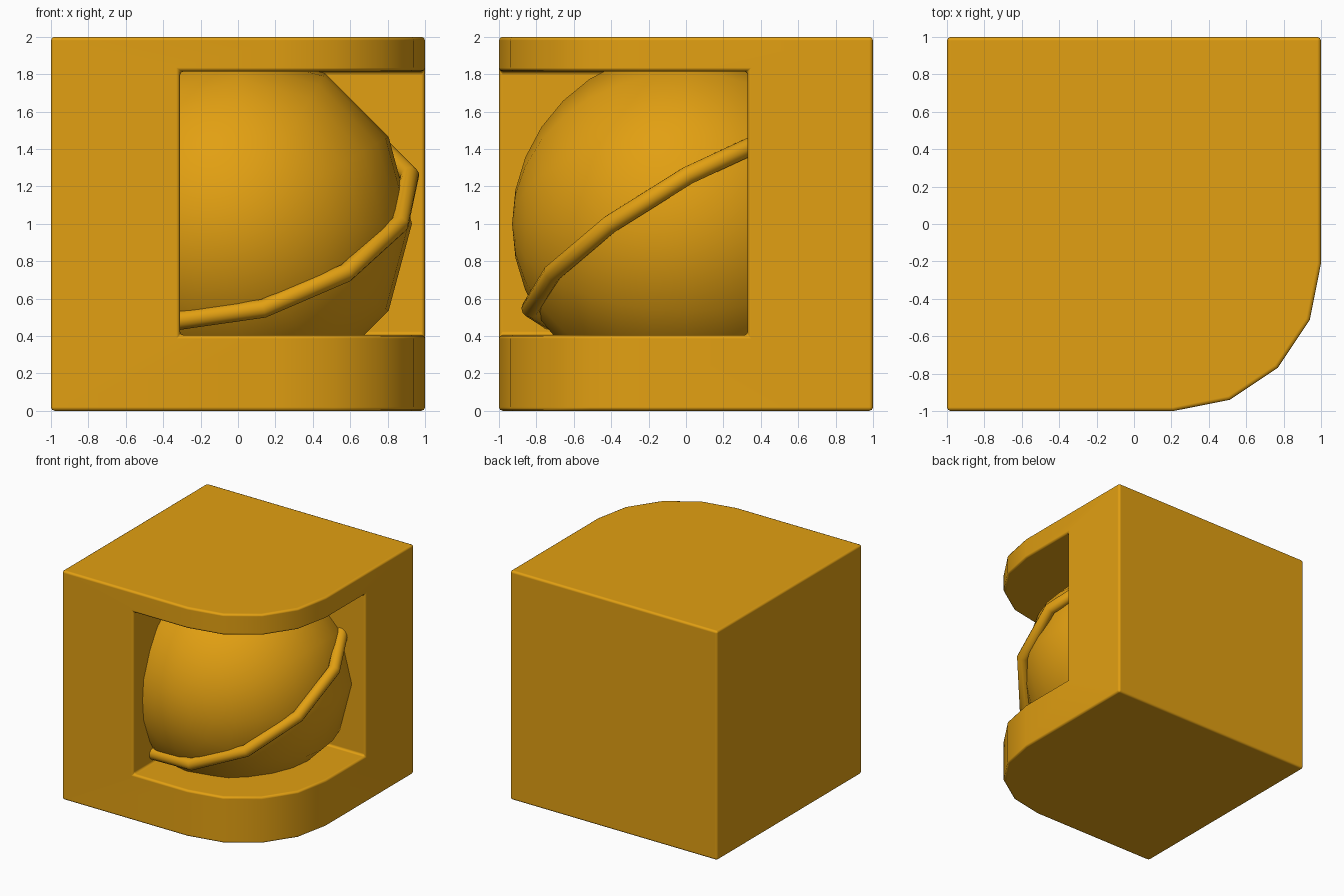
import bpy, bmesh, math
from mathutils import Matrix, Vector

if "Cube" in bpy.data.objects:
    bpy.data.objects.remove(bpy.data.objects["Cube"], do_unlink=True)

GOLD = (0.76, 0.35, 0.006, 1)
gold = bpy.data.materials.new("golden_yellow")
gold.use_nodes = True
gold.diffuse_color = GOLD
gold.node_tree.nodes["Principled BSDF"].inputs["Base Color"].default_value = GOLD


def make_object(name, bm):
    """Turn a bmesh into a smooth shaded gold object."""
    bmesh.ops.recalc_face_normals(bm, faces=bm.faces)
    for face in bm.faces:
        face.smooth = True
    mesh = bpy.data.meshes.new(name)
    bm.to_mesh(mesh)
    bm.free()
    mesh.materials.append(gold)
    obj = bpy.data.objects.new(name, mesh)
    bpy.context.collection.objects.link(obj)
    return obj


# Housing: a block with one rounded vertical corner
radius, steps = 0.79, 4
outline = [(1, 1), (-1, 1), (-1, -1)]
for i in range(steps + 1):
    a = -math.pi / 2 + i * math.pi / 2 / steps
    outline.append((1 - radius + radius * math.cos(a),
                    radius - 1 + radius * math.sin(a)))
bm = bmesh.new()
base = bm.faces.new([bm.verts.new((x, y, 0)) for x, y in outline])
top = bmesh.ops.extrude_face_region(bm, geom=[base])["geom"]
bmesh.ops.translate(bm, vec=(0, 0, 2),
                    verts=[g for g in top if isinstance(g, bmesh.types.BMVert)])
housing = make_object("housing", bm)

# Window: a box cut out of the rounded corner
low, high = Vector((-0.31, -1.5, 0.405)), Vector((1.5, 0.33, 1.815))
bm = bmesh.new()
bmesh.ops.create_cube(bm, size=1, matrix=Matrix.Translation((low + high) / 2)
                      @ Matrix.Diagonal((high - low).to_4d()))
cutter = make_object("window_cutter", bm)
cutter.hide_render = True

cut = housing.modifiers.new("window", 'BOOLEAN')
cut.operation, cut.solver, cut.object = 'DIFFERENCE', 'EXACT', cutter
bevel = housing.modifiers.new("soft_edges", 'BEVEL')
bevel.width, bevel.segments = 0.02, 2
bevel.limit_method, bevel.angle_limit = 'ANGLE', math.radians(40)
bevel.harden_normals = True
bpy.context.view_layer.objects.active = housing
housing.select_set(True)
for name in ("window", "soft_edges"):
    bpy.ops.object.modifier_apply(modifier=name)
bpy.data.objects.remove(cutter, do_unlink=True)

# Ball inside the window, its poles facing front and back
bm = bmesh.new()
bmesh.ops.create_uvsphere(
    bm, u_segments=12, v_segments=16, radius=0.93,
    matrix=Matrix.Translation((0, 0, 1)) @ Matrix.Rotation(math.pi / 2, 4, 'X'))
make_object("ball", bm)

# Band: a tilted ring around the ball
normal = Vector((-0.228, -0.495, 0.838)).normalized()
across = Vector((0.905, -0.427, 0)).normalized()
tilt = Matrix((across, normal.cross(across), normal)).transposed().to_4x4()
bpy.ops.mesh.primitive_torus_add(major_segments=12, minor_segments=12,
                                 major_radius=0.955, minor_radius=0.05)
band = bpy.context.object
band.name = "band"
band.matrix_world = Matrix.Translation((0, 0, 1)) @ tilt
band.data.materials.append(gold)
bpy.ops.object.shade_smooth()
